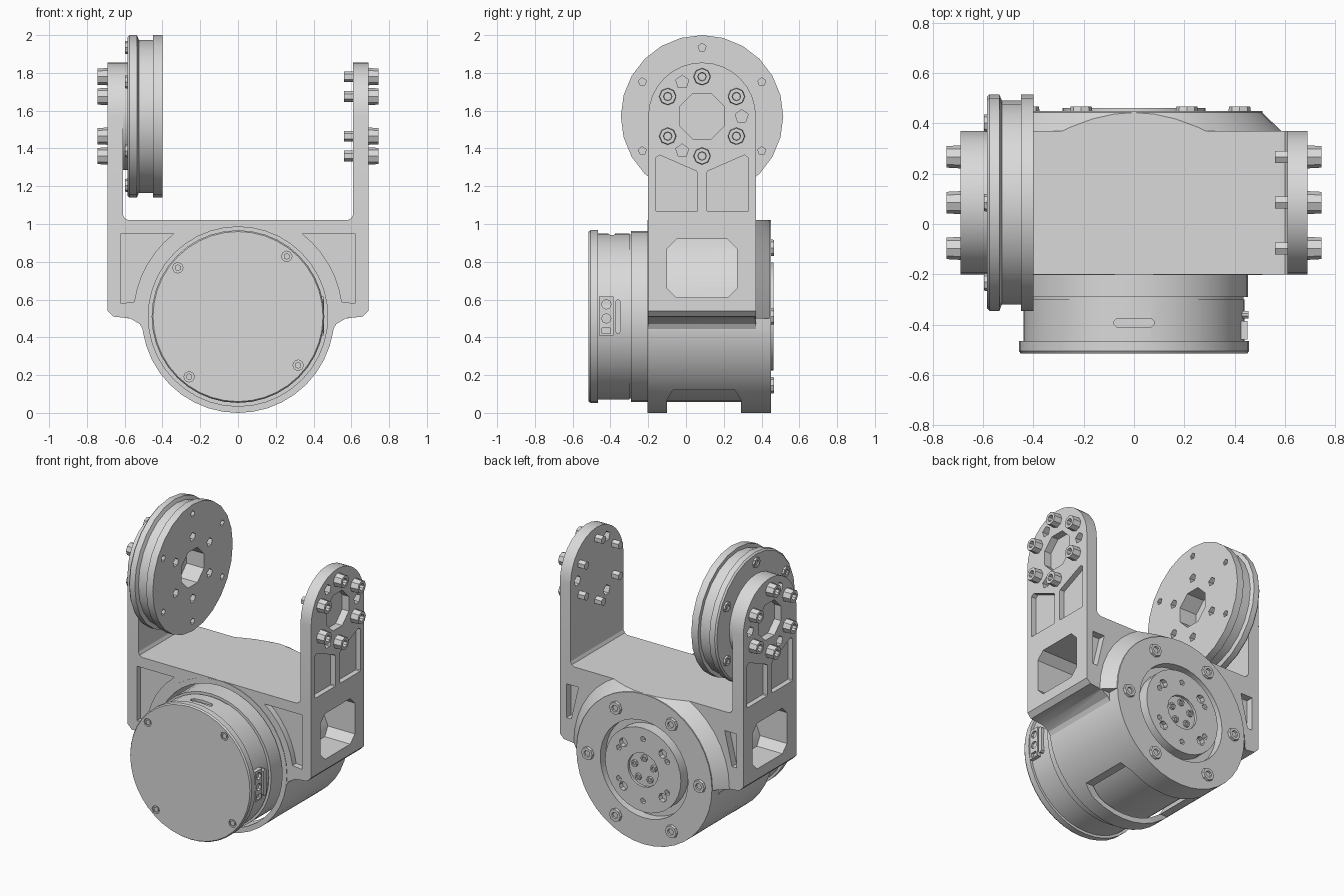
import bpy, bmesh
from math import sin, cos, pi, radians, tau
from mathutils import Vector

if "Cube" in bpy.data.objects:
    bpy.data.objects.remove(bpy.data.objects["Cube"])

grey = bpy.data.materials.new("light_grey")
grey.use_nodes = True
GREY = (0.7, 0.7, 0.7, 1)
grey.diffuse_color = GREY
grey.node_tree.nodes["Principled BSDF"].inputs["Base Color"].default_value = GREY

parts = []
MOTOR = (0, 0.51)       # x, z of the motor axis
JOINT = (0.085, 1.57)   # y, z of the arm joint axis


def place(axis, t, u, v):
    """Point at t along the axis, with u, v in the cross plane."""
    return {"x": (t, u, v), "y": (u, t, v), "z": (u, v, t)}[axis]


def loft(name, rings):
    """Closed solid through a list of equal rings of points."""
    bm = bmesh.new()
    loops = [[bm.verts.new(p) for p in ring] for ring in rings]
    n = len(loops[0])
    for a, b in zip(loops, loops[1:]):
        for i in range(n):
            j = (i + 1) % n
            bm.faces.new((a[i], a[j], b[j], b[i]))
    bm.faces.new(loops[0])
    bm.faces.new(loops[-1])
    bmesh.ops.recalc_face_normals(bm, faces=bm.faces)
    mesh = bpy.data.meshes.new(name)
    bm.to_mesh(mesh)
    bm.free()
    mesh.materials.append(grey)
    obj = bpy.data.objects.new(name, mesh)
    bpy.context.collection.objects.link(obj)
    parts.append(obj)
    return obj


def ngon(centre, r, n, rot=pi / 2):
    return [(centre[0] + r * cos(rot + tau * i / n),
             centre[1] + r * sin(rot + tau * i / n)) for i in range(n)]


def prism(name, axis, a, b, outline):
    return loft(name, [[place(axis, t, *p) for p in outline] for t in (a, b)])


def lathe(name, axis, centre, profile, n=40):
    return loft(name, [[place(axis, t, *p) for p in ngon(centre, r, n)]
                       for t, r in profile])


def rect(u0, u1, v0, v1, c=0.0):
    """Rectangle, with cut corners when c is given."""
    if not c:
        return [(u0, v0), (u1, v0), (u1, v1), (u0, v1)]
    return [(u0 + c, v0), (u1 - c, v0), (u1, v0 + c), (u1, v1 - c),
            (u1 - c, v1), (u0 + c, v1), (u0, v1 - c), (u0, v0 + c)]


def combine(obj, tool, op="DIFFERENCE"):
    mod = obj.modifiers.new("combine", "BOOLEAN")
    mod.operation, mod.object, mod.solver = op, tool, "EXACT"
    bpy.context.view_layer.objects.active = obj
    bpy.ops.object.modifier_apply(modifier=mod.name)
    parts.remove(tool)
    bpy.data.objects.remove(tool)


def bolt(name, axis, centre, base, tip, r):
    """Round head with a socket in its tip."""
    floor = tip - (tip - base) * 0.5
    lathe(name, axis, centre,
          [(base, r), (tip, r * 0.93), (tip, r * 0.5), (floor, r * 0.45)], 8)


def holes(obj, axis, centre, radius, count, start, r, a, b, sides=5):
    for c in ngon(centre, radius, count, start):
        combine(obj, prism("hole", axis, a, b, ngon(c, r, sides)))


def mirrored(half):
    return half + [(-u, v) for u, v in reversed(half)]


# Yoke bridge with shoulders
yoke = prism("yoke", "y", -0.20, 0.37, mirrored(
    [(0.58, 1.02), (0.60, 1.03), (0.61, 1.05), (0.69, 1.05), (0.69, 0.54),
     (0.66, 0.51), (0.57, 0.50), (0.52, 0.47), (0.48, 0.40)]))
arc = [(0.555 * cos(a), 0.51 + 0.555 * sin(a))
       for a in [radians(8 + 7.4 * i) for i in range(7)]]
for s in (-1, 1):
    # Side window, front pocket and small back pocket
    combine(yoke, prism("window", "x", s * 0.30, s * 0.80,
                        rect(-0.10, 0.27, 0.61, 0.92, 0.05)))
    front = [(0.62, 0.58)] + arc + [(0.62, 0.95)]
    combine(yoke, prism("pocket", "y", -0.30, -0.16,
                        [(s * u, v) for u, v in front]))
    back = [(0.55, 0.89), (0.64, 0.89), (0.64, 0.66), (0.605, 0.66)]
    combine(yoke, prism("pocket", "y", 0.32, 0.50,
                        [(s * u, v) for u, v in back]))

# Barrel and its sloped gussets join the yoke
gusset = lathe("gusset", "y", MOTOR, [(0.36, 0.585), (0.37, 0.585), (0.443, 0.51)])
combine(gusset, prism("limit", "y", 0.2, 0.6, rect(-0.65, 0.65, 0.50, 1.02)),
        "INTERSECT")
combine(yoke, gusset, "UNION")
barrel = lathe("barrel", "y", MOTOR, [(-0.203, 0.51), (0.45, 0.51)])
combine(yoke, barrel, "UNION")
combine(yoke, lathe("bore", "y", MOTOR, [(-0.3, 0.475), (0.39, 0.475)]))
combine(yoke, lathe("rear_bore", "y", MOTOR, [(0.3, 0.33), (0.6, 0.33)]))
combine(yoke, prism("bottom_slot", "x", -0.5, 0.5,
                    [(-0.10, -0.1), (-0.10, 0.07), (-0.07, 0.12),
                     (0.26, 0.12), (0.29, 0.07), (0.29, -0.1)]))
for i, c in enumerate(ngon(MOTOR, 0.42, 6, 0)):
    bolt(f"flange_bolt_{i}", "y", c, 0.445, 0.467, 0.045)

# Motor body
motor = lathe("motor", "y", MOTOR,
              [(-0.515, 0.45), (-0.505, 0.457), (-0.465, 0.457), (-0.465, 0.44),
               (-0.30, 0.44), (-0.30, 0.435), (-0.29, 0.435), (-0.29, 0.453),
               (0.385, 0.453)])
combine(motor, prism("top_slot", "z", 0.932, 1.1, rect(-0.08, 0.08, -0.41, -0.375, 0.012)))
for c in ngon(MOTOR, 0.41, 4, radians(51)):
    combine(motor, prism("screw_seat", "y", -0.6, -0.505, ngon(c, 0.028, 8)))
    lathe("cap_screw", "y", c, [(-0.5, 0.018), (-0.513, 0.018)], 6)

# Side connector block
connector = prism("connector", "x", 0.40, 0.452, rect(-0.46, -0.385, 0.41, 0.615))
for z in (0.575, 0.50):
    combine(connector, prism("socket", "x", 0.435, 0.5, ngon((-0.422, z), 0.025, 8)))
combine(connector, prism("socket", "x", 0.435, 0.5, rect(-0.445, -0.40, 0.42, 0.45)))
prism("connector_rib", "x", 0.40, 0.455, rect(-0.375, -0.345, 0.42, 0.60, 0.01))

# Output hub at the back
hub = lathe("output_hub", "y", MOTOR, [(0.37, 0.285), (0.462, 0.285)], 32)
combine(hub, lathe("hub_centre", "y", MOTOR, [(0.445, 0.115), (0.5, 0.115)], 16))
holes(hub, "y", MOTOR, 0.21, 6, pi / 2, 0.02, 0.43, 0.5)
holes(hub, "y", MOTOR, 0.21, 4, pi / 4, 0.03, 0.43, 0.5, 8)
for c in ngon(MOTOR, 0.075, 5):
    bolt("hub_screw", "y", c, 0.44, 0.458, 0.024)

# Arms with rounded tops, pockets, holes and bolts
top = [(JOINT[0] + 0.285 * cos(pi * i / 16), JOINT[1] + 0.285 * sin(pi * i / 16))
       for i in range(17)]
for side, s in (("left", 1), ("right", -1)):
    arm = prism(f"{side}_arm", "x", s * 0.61, s * 0.69,
                [(-0.20, 1.05), (0.37, 1.05)] + top)
    for m in (-1, 1):
        shape = [(0.03, 1.065), (0.24, 1.065), (0.245, 1.07), (0.245, 1.35),
                 (0.225, 1.365), (0.03, 1.28), (0.025, 1.27), (0.025, 1.07)]
        combine(arm, prism("pocket", "x", s * 0.655, s * 0.8,
                           [(JOINT[0] + m * u, v) for u, v in shape]))
    combine(arm, prism("recess", "x", s * 0.64, s * 0.8, ngon(JOINT, 0.13, 8, pi / 8)))
    holes(arm, "x", JOINT, 0.21, 3, 0, 0.036, s * 0.5, s * 0.8)
    for i, c in enumerate(ngon(JOINT, 0.21, 6)):
        bolt(f"{side}_arm_bolt_{i}", "x", c, s * 0.685, s * 0.745, 0.046)
        lathe(f"{side}_bolt_end_{i}", "x", c, [(s * 0.615, 0.028), (s * 0.56, 0.028)], 6)

# Joint disc on the right arm
lathe("disc_spacer", "x", JOINT, [(-0.612, 0.285), (-0.575, 0.285)], 32)
disc = lathe("joint_disc", "x", JOINT,
             [(-0.585, 0.42), (-0.575, 0.43), (-0.535, 0.43), (-0.525, 0.405),
              (-0.45, 0.405), (-0.45, 0.43), (-0.40, 0.43)], 24)
combine(disc, prism("recess", "x", -0.53, -0.3, ngon(JOINT, 0.13, 8, pi / 8)))
holes(disc, "x", JOINT, 0.21, 6, pi / 2, 0.03, -0.45, -0.3)
holes(disc, "x", JOINT, 0.365, 6, pi / 2, 0.022, -0.45, -0.3)
for i, c in enumerate(ngon(JOINT, 0.365, 6)):
    bolt(f"disc_bolt_{i}", "x", c, -0.58, -0.597, 0.036)

# Smooth shading with sharp edges kept
bpy.ops.object.select_all(action="DESELECT")
for obj in parts:
    obj.select_set(True)
bpy.context.view_layer.objects.active = yoke
bpy.ops.object.shade_smooth_by_angle(angle=radians(25))
